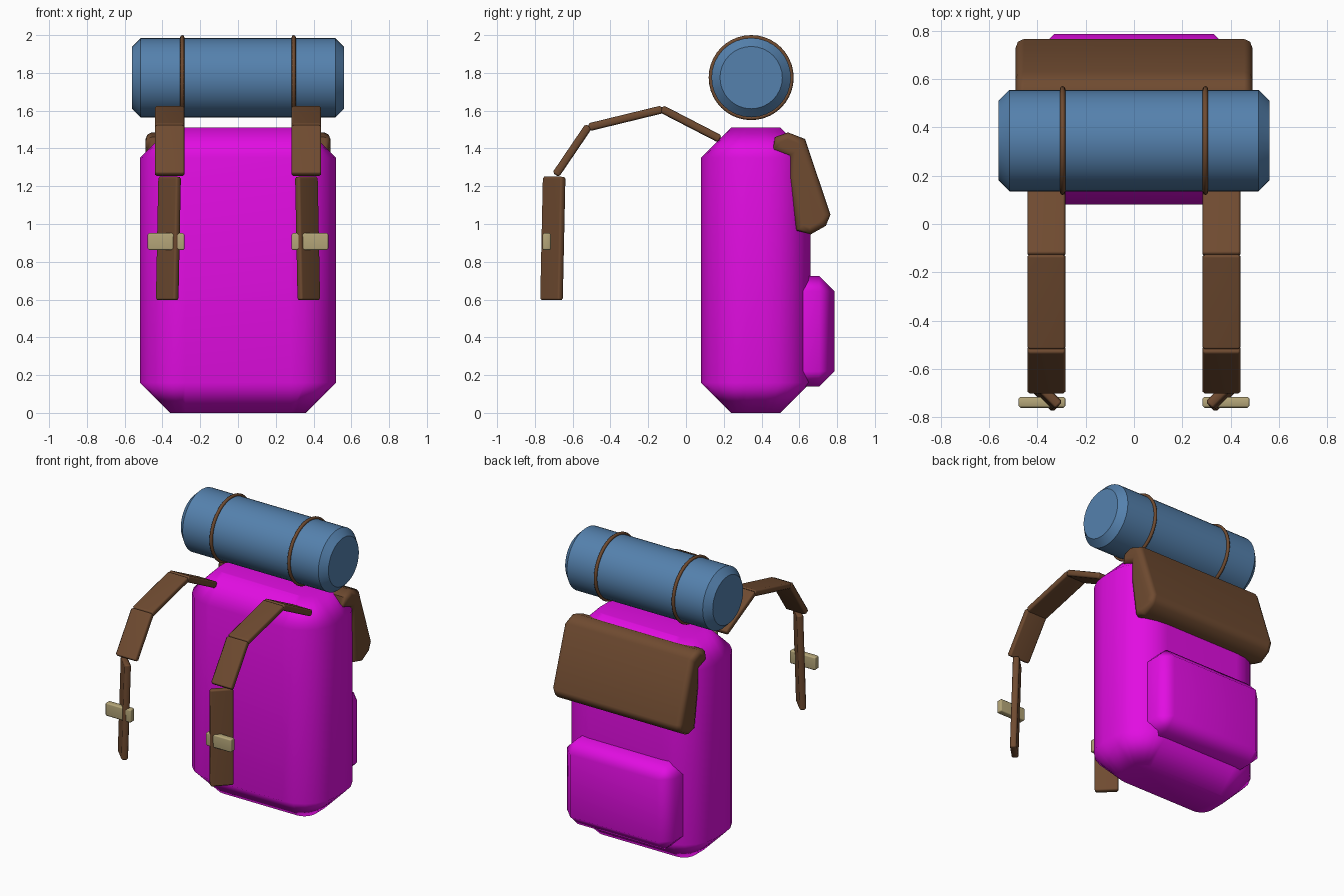
import bpy, bmesh, math
from mathutils import Matrix, Vector

cube = bpy.data.objects.get("Cube")
if cube:
    bpy.data.objects.remove(cube, do_unlink=True)


def material(name, rgb):
    m = bpy.data.materials.new(name)
    m.use_nodes = True
    m.diffuse_color = (*rgb, 1)
    m.node_tree.nodes["Principled BSDF"].inputs["Base Color"].default_value = (*rgb, 1)
    return m


MAGENTA = material("magenta canvas", (0.76, 0.004, 0.76))
BLUE = material("blue foam", (0.09, 0.22, 0.42))
BROWN = material("brown leather", (0.16, 0.07, 0.03))
BRASS = material("pale brass", (0.46, 0.38, 0.19))


def finish(name, bm, mat, bevel=0, segments=1, angle=50):
    """Turn a bmesh into a softly shaded object, with optional bevelled edges."""
    if bevel:
        bmesh.ops.bevel(bm, geom=bm.edges[:], offset=bevel, segments=segments,
                        profile=0.5, affect='EDGES', clamp_overlap=True)
    bmesh.ops.recalc_face_normals(bm, faces=bm.faces[:])
    me = bpy.data.meshes.new(name)
    bm.to_mesh(me)
    bm.free()
    me.materials.append(mat)
    me.shade_smooth()
    me.set_sharp_from_angle(angle=math.radians(angle))
    ob = bpy.data.objects.new(name, me)
    bpy.context.collection.objects.link(ob)
    wn = ob.modifiers.new("even shading", 'WEIGHTED_NORMAL')
    wn.keep_sharp = True
    return ob


def outline(hx, hy, r, steps):
    """Rounded rectangle as a list of points."""
    pts = []
    for k, (sx, sy) in enumerate([(1, 1), (-1, 1), (-1, -1), (1, -1)]):
        for i in range(steps + 1):
            a = (k + i / steps) * math.pi / 2
            pts.append((sx * (hx - r) + r * math.cos(a), sy * (hy - r) + r * math.sin(a)))
    return pts


def chamfered_column(hx, hy, r, height, inset, steps):
    """Rounded column whose two end rims are chamfered."""
    bm = bmesh.new()
    rings = []
    for z, d in [(0, inset), (inset, 0), (height - inset, 0), (height, inset)]:
        rings.append([bm.verts.new((x, y, z))
                      for x, y in outline(hx - d, hy - d, r - d, steps)])
    n = len(rings[0])
    for a, b in zip(rings, rings[1:]):
        for i in range(n):
            j = (i + 1) % n
            bm.faces.new((a[i], a[j], b[j], b[i]))
    bm.faces.new(rings[0])
    bm.faces.new(rings[-1])
    bmesh.ops.remove_doubles(bm, verts=bm.verts[:], dist=1e-5)
    return bm


def box(name, lo, hi, mat, bevel, segments=1):
    lo, hi = Vector(lo), Vector(hi)
    bm = bmesh.new()
    bmesh.ops.create_cube(bm, size=1, matrix=Matrix.Translation((lo + hi) / 2)
                          @ Matrix.Diagonal((*(hi - lo), 1)))
    return finish(name, bm, mat, bevel, segments)


def band(name, p, q, across, width, thick, mat):
    """Flat strap piece from p to q, its width lying along 'across'."""
    p, q = Vector(p), Vector(q)
    z = (q - p).normalized()
    x = Vector(across)
    x = (x - z * x.dot(z)).normalized()
    rot = Matrix((x, z.cross(x), z)).transposed().to_4x4()
    bm = bmesh.new()
    bmesh.ops.create_cube(bm, size=1, matrix=Matrix.Translation((p + q) / 2) @ rot
                          @ Matrix.Diagonal((width, thick, (q - p).length, 1)))
    return finish(name, bm, mat, 0.01)


# Main bag
bm = chamfered_column(0.52, 0.29, 0.24, 1.51, 0.16, 5)
bmesh.ops.translate(bm, verts=bm.verts[:], vec=(0, 0.37, 0))
finish("bag_body", bm, MAGENTA)

# Pocket on the back
box("back_pocket", (-0.41, 0.45, 0.14), (0.41, 0.785, 0.725), MAGENTA, 0.08)

# Lid flap: side profile extruded across the bag
profile = [(0.46, 1.39), (0.47, 1.46), (0.54, 1.485), (0.63, 1.45), (0.765, 1.05),
           (0.74, 0.99), (0.66, 0.945), (0.585, 0.965), (0.545, 1.24), (0.545, 1.36)]
bm = bmesh.new()
face = bm.faces.new([bm.verts.new((-0.49, y, z)) for y, z in profile])
new = bmesh.ops.extrude_face_region(bm, geom=[face])["geom"]
bmesh.ops.translate(bm, vec=(0.98, 0, 0),
                    verts=[v for v in new if isinstance(v, bmesh.types.BMVert)])
rims = [e for e in bm.edges if abs(e.verts[0].co.x - e.verts[1].co.x) < 0.01]
bmesh.ops.bevel(bm, geom=rims, offset=0.035, segments=2, profile=0.5,
                affect='EDGES', clamp_overlap=True)
finish("lid_flap", bm, BROWN)

# Bedroll lying across the top
ROLL = Vector((0, 0.345, 1.775))
bm = chamfered_column(0.21, 0.21, 0.21, 1.12, 0.045, 8)
bmesh.ops.transform(bm, verts=bm.verts[:], matrix=Matrix.Translation(ROLL)
                    @ Matrix.Rotation(math.pi / 2, 4, 'Y') @ Matrix.Translation((0, 0, -0.56)))
finish("bedroll", bm, BLUE, angle=44)

for side, s in (("left", 1), ("right", -1)):
    # Ring holding the bedroll
    bpy.ops.mesh.primitive_torus_add(
        major_radius=0.214, minor_radius=0.011, major_segments=40, minor_segments=8,
        location=ROLL + Vector((s * 0.295, 0, 0)), rotation=(0, math.pi / 2, 0))
    ring = bpy.context.object
    ring.name = side + "_roll_tie"
    ring.data.materials.append(BROWN)
    ring.data.shade_smooth()

    # Shoulder strap: three arching pieces and a twisted hanging end
    x = s * 0.362
    path = [((0.18, 1.45), (-0.13, 1.61)), ((-0.125, 1.607), (-0.515, 1.512)),
            ((-0.515, 1.518), (-0.69, 1.26))]
    for i, (a, b) in enumerate(path):
        band(f"{side}_strap_{i + 1}", (x, *a), (x, *b), (1, 0, 0), 0.156, 0.042, BROWN)
    band(side + "_strap_end", (s * 0.362, -0.698, 1.25), (s * 0.375, -0.712, 0.597),
         (s, 1, 0), 0.147, 0.042, BROWN)

    # Buckle on the hanging end
    xs = sorted((s * 0.283, s * 0.478))
    box(side + "_buckle", (xs[0], -0.76, 0.862), (xs[1], -0.715, 0.952), BRASS, 0.008)
